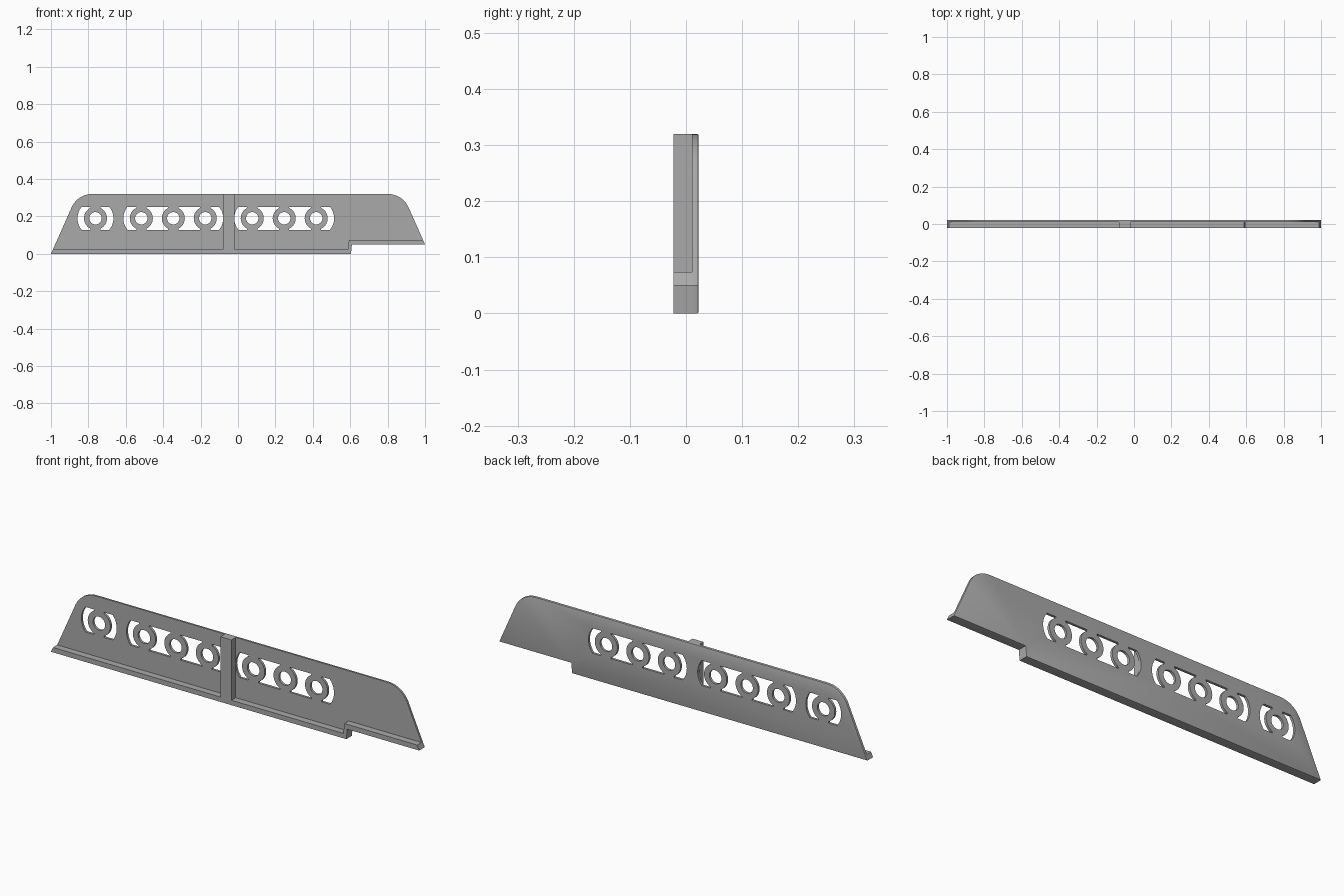
import bpy, bmesh
from math import sin, cos, asin, atan2, tan, pi

cube = bpy.data.objects.get("Cube")
if cube:
    bpy.data.objects.remove(cube)

grey = bpy.data.materials.new("plain_grey")
grey.use_nodes = True
colour = (0.4, 0.4, 0.4, 1)
grey.diffuse_color = colour
grey.node_tree.nodes["Principled BSDF"].inputs["Base Color"].default_value = colour

FRONT, FACE, BACK = -0.0225, 0.0105, 0.0225
TOP, STEP, LEDGE = 0.32, 0.05, 0.024
SLOPE = 2.25          # rise over run of both slanted ends
HOLE_Z, PITCH = 0.19, 0.171
RING, BORE, END, HALF, NECK = 0.0615, 0.033, 0.096, 0.0615, 0.027


def arc(cx, cz, r, a0, a1, n):
    return [(cx + r * cos(a0 + (a1 - a0) * i / n),
             cz + r * sin(a0 + (a1 - a0) * i / n)) for i in range(n + 1)]


def panel(name, loops, y_back, y_front, chamfer=0):
    """Fill the first loop, leave the others open, and give it thickness."""
    bm = bmesh.new()
    edges = []
    for loop in loops:
        vs = [bm.verts.new((x, y_back, z)) for x, z in loop]
        edges.append([bm.edges.new((v, vs[i - 1])) for i, v in enumerate(vs)])
    bmesh.ops.triangle_fill(bm, use_beauty=True, use_dissolve=False,
                            edges=[e for ring in edges for e in ring])
    new = bmesh.ops.extrude_face_region(bm, geom=bm.faces[:], use_keep_orig=True)
    for v in new["geom"]:
        if isinstance(v, bmesh.types.BMVert):
            v.co.y = y_front
    bmesh.ops.recalc_face_normals(bm, faces=bm.faces[:])
    if chamfer:
        bmesh.ops.bevel(bm, geom=edges[0], offset=chamfer, segments=2,
                        profile=0.5, affect='EDGES')
    mesh = bpy.data.meshes.new(name)
    bm.to_mesh(mesh)
    bm.free()
    mesh.materials.append(grey)
    ob = bpy.data.objects.new(name, mesh)
    bpy.context.collection.objects.link(ob)
    return ob


# Outline with rounded upper corners
lean = atan2(SLOPE, 1)
radius = 0.12
reach = radius * tan(lean / 2)


def left_x(z):
    return -1 + z / SLOPE


def right_x(z):
    return 1 - (z - STEP) / SLOPE


cz = TOP - radius
outline = [(-1, 0), (0.604, 0), (0.609, STEP), (1, STEP)]
outline += arc(right_x(TOP) - reach, cz, radius, pi / 2 - lean, pi / 2, 10)
outline += arc(left_x(TOP) + reach, cz, radius, pi / 2, pi / 2 + lean, 10)


# Openings around the rings
def ring_side(c, s):
    """Ring edge from top neck to bottom neck on side s."""
    a = pi / 2 - asin(NECK / RING)
    pts = arc(0, HOLE_Z, RING, a, -a, 14)
    return ([(c + s * NECK, HOLE_Z + HALF)] + [(c + s * x, z) for x, z in pts]
            + [(c + s * NECK, HOLE_Z - HALF)])


def end_opening(c, s):
    a = asin(HALF / END)
    outer = [(c + s * x, z) for x, z in arc(0, HOLE_Z, END, -a, a, 10)]
    return ring_side(c, s) + outer


openings = []
for start, count in ((-0.762, 1), (-0.517, 3), (0.076, 3)):
    centres = [start + PITCH * i for i in range(count)]
    openings.append(end_opening(centres[0], -1))
    openings.append(end_opening(centres[-1], 1))
    for a, b in zip(centres, centres[1:]):
        openings.append(ring_side(a, 1) + ring_side(b, -1)[::-1])
    for c in centres:
        openings.append(arc(c, HOLE_Z, BORE, 0, 2 * pi, 32)[:-1])

plate = panel("slotted_plate", [outline] + openings, BACK, FACE, 0.003)

# Stepped flange along the bottom edge
high = STEP + LEDGE
flange = panel("bottom_flange", [[
    (-1, 0), (0.604, 0), (0.609, STEP), (1, STEP), (right_x(high), high),
    (0.593, high), (0.588, LEDGE), (left_x(LEDGE), LEDGE)]], FACE, FRONT)

# Upright rib
rib = panel("upright_rib", [[(-0.08, LEDGE), (-0.02, LEDGE),
                             (-0.02, TOP), (-0.08, TOP)]], FACE, FRONT)

# Smooth the curved edges only
bpy.ops.object.select_all(action='DESELECT')
plate.select_set(True)
bpy.context.view_layer.objects.active = plate
bpy.ops.object.shade_smooth_by_angle(angle=pi / 6)
